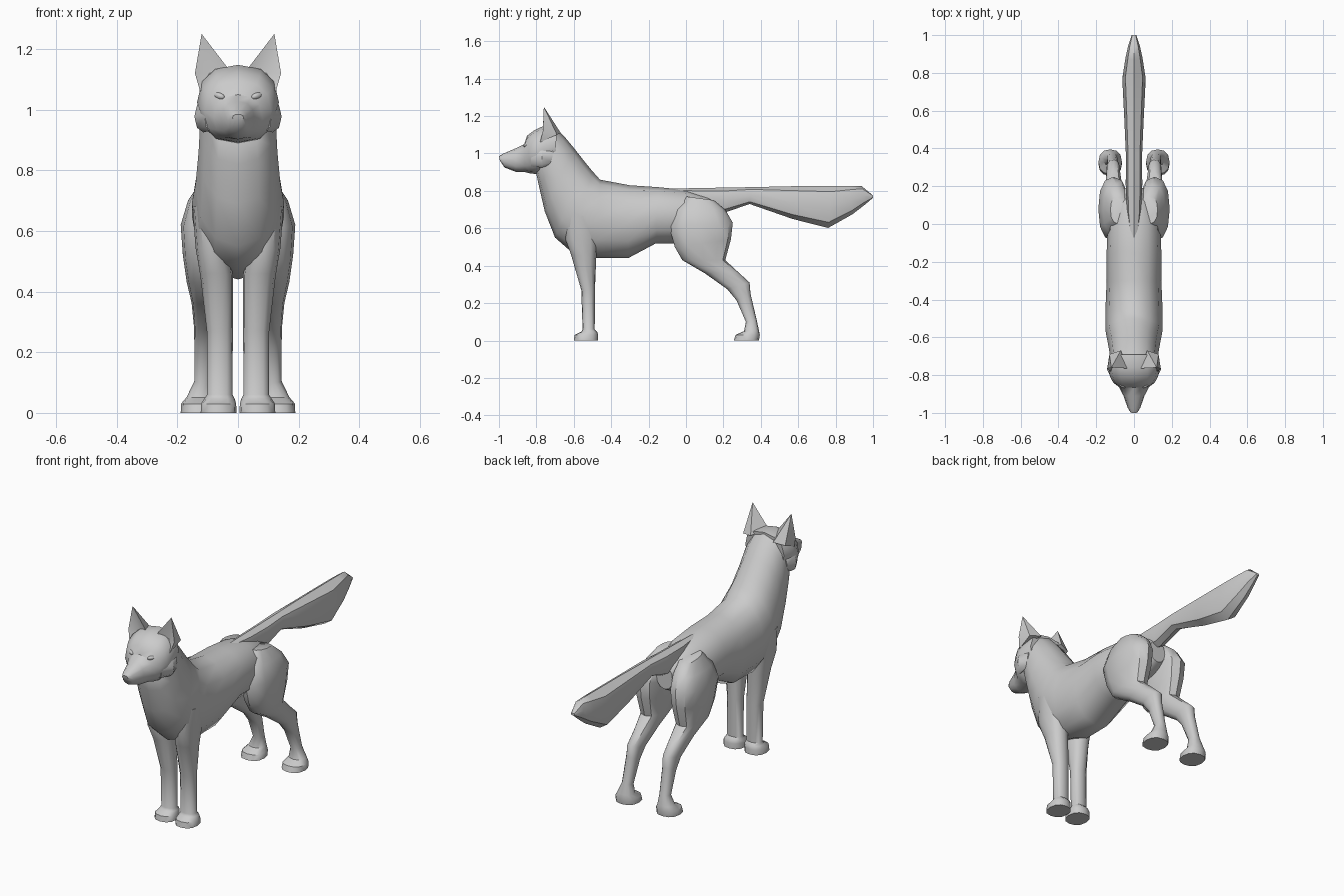
import bpy, bmesh, math
from mathutils import Vector


def finish(name, bm, mirror=False, angle=40):
    bmesh.ops.recalc_face_normals(bm, faces=bm.faces)
    me = bpy.data.meshes.new(name)
    bm.to_mesh(me)
    bm.free()
    me.shade_smooth()
    me.set_sharp_from_angle(angle=math.radians(angle))
    ob = bpy.data.objects.new(name, me)
    bpy.context.collection.objects.link(ob)
    if mirror:
        mod = ob.modifiers.new("Mirror", 'MIRROR')
        mod.use_mirror_merge = False
    return ob


def loft(name, rings, n=12, power=0.85, mirror=False, angle=40):
    """Skin rounded rings; each ring = (end A y,z, end B y,z, half width, x centre)."""
    bm = bmesh.new()
    loops = []
    soft = lambda v: math.copysign(abs(v) ** power, v) if abs(v) > 1e-6 else 0.0
    for ay, az, by, bz, w, xc in rings:
        a, b = Vector((xc, ay, az)), Vector((xc, by, bz))
        mid, half = (a + b) / 2, (a - b) / 2
        loops.append([bm.verts.new(mid + half * soft(math.cos(t)) + Vector((w * soft(math.sin(t)), 0, 0)))
                      for t in (2 * math.pi * i / n for i in range(n))])
    for p, q in zip(loops, loops[1:]):
        for i in range(n):
            j = (i + 1) % n
            bm.faces.new((p[i], p[j], q[j], q[i]))
    bm.faces.new(loops[0])
    bm.faces.new(loops[-1])
    return finish(name, bm, mirror, angle)


# Torso and neck, from rump to nape (top point, bottom point)
loft("torso", [
    (0.19, 0.73, 0.19, 0.60, 0.05, 0),
    (0.12, 0.77, 0.12, 0.56, 0.10, 0),
    (0.00, 0.805, -0.04, 0.52, 0.14, 0),
    (-0.15, 0.82, -0.16, 0.52, 0.145, 0),
    (-0.30, 0.83, -0.31, 0.44, 0.145, 0),
    (-0.46, 0.86, -0.48, 0.44, 0.152, 0),
    (-0.50, 0.905, -0.62, 0.48, 0.152, 0),
    (-0.545, 0.96, -0.70, 0.55, 0.14, 0),
    (-0.60, 1.03, -0.755, 0.69, 0.13, 0),
    (-0.65, 1.09, -0.785, 0.82, 0.125, 0),
    (-0.70, 1.14, -0.80, 0.89, 0.115, 0)], power=0.92)

# Head, from nose to back of skull
loft("head", [
    (-1.0, 0.985, -0.995, 0.962, 0.018, 0),
    (-0.975, 1.0, -0.97, 0.925, 0.034, 0),
    (-0.91, 1.028, -0.91, 0.902, 0.055, 0),
    (-0.865, 1.05, -0.86, 0.90, 0.08, 0),
    (-0.85, 1.095, -0.83, 0.893, 0.11, 0),
    (-0.81, 1.125, -0.80, 0.89, 0.128, 0),
    (-0.76, 1.148, -0.77, 0.90, 0.135, 0),
    (-0.69, 1.14, -0.70, 0.94, 0.12, 0)])

# Pointed cheek fur
loft("cheek", [
    (-0.83, 1.03, -0.83, 0.93, 0.015, 0.095),
    (-0.77, 1.03, -0.77, 0.925, 0.03, 0.114),
    (-0.71, 1.02, -0.72, 0.94, 0.015, 0.11)], n=8, power=1, mirror=True)

# Ears: outer shell with a recessed front
bm = bmesh.new()
tip, bulge, outer, inner, back, side, deep = [bm.verts.new(c) for c in (
    (0.12, -0.76, 1.25), (0.142, -0.765, 1.12), (0.125, -0.78, 1.06), (0.028, -0.765, 1.13),
    (0.07, -0.67, 1.11), (0.13, -0.69, 1.10), (0.095, -0.745, 1.12))]
for f in ((tip, bulge, deep), (bulge, outer, deep), (outer, inner, deep), (inner, tip, deep),
          (tip, inner, back), (tip, back, side), (tip, side, bulge), (bulge, side, outer),
          (outer, side, back), (outer, back, inner)):
    bm.faces.new(f)
finish("ears", bm, True)

# Eyes
bm = bmesh.new()
bmesh.ops.create_icosphere(bm, subdivisions=2, radius=1)
for v in bm.verts:
    x, y, z = v.co
    v.co = (0.062 + 0.019 * x, -0.853 + 0.014 * y + 0.008 * x, 1.045 + 0.012 * z + 0.004 * x)
finish("eyes", bm, True)

# Bushy tail
loft("tail", [
    (-0.10, 0.812, -0.05, 0.76, 0.02, 0),
    (0.06, 0.815, 0.10, 0.70, 0.04, 0),
    (0.22, 0.818, 0.21, 0.685, 0.044, 0),
    (0.35, 0.82, 0.34, 0.73, 0.042, 0),
    (0.57, 0.825, 0.57, 0.65, 0.052, 0),
    (0.78, 0.826, 0.76, 0.602, 0.062, 0),
    (0.87, 0.826, 0.89, 0.675, 0.045, 0),
    (0.94, 0.825, 0.955, 0.725, 0.03, 0),
    (1.0, 0.775, 1.0, 0.763, 0.012, 0)], n=8, power=0.9)

# Hind legs, from hip to paw (front point, back point)
loft("hind_legs", [
    (0.00, 0.77, 0.15, 0.75, 0.045, 0.08),
    (-0.06, 0.70, 0.21, 0.70, 0.07, 0.095),
    (-0.09, 0.61, 0.25, 0.63, 0.08, 0.109),
    (-0.06, 0.50, 0.24, 0.54, 0.073, 0.109),
    (-0.02, 0.43, 0.21, 0.43, 0.06, 0.109),
    (0.10, 0.36, 0.28, 0.365, 0.045, 0.108),
    (0.22, 0.275, 0.34, 0.31, 0.036, 0.11),
    (0.27, 0.215, 0.345, 0.25, 0.032, 0.112),
    (0.32, 0.10, 0.378, 0.11, 0.028, 0.116),
    (0.31, 0.05, 0.39, 0.055, 0.045, 0.124),
    (0.265, 0.03, 0.395, 0.03, 0.062, 0.126),
    (0.255, 0.0, 0.39, 0.0, 0.063, 0.126)], mirror=True)

# Front legs, from shoulder to paw
loft("front_legs", [
    (-0.64, 0.68, -0.46, 0.68, 0.05, 0.10),
    (-0.645, 0.54, -0.47, 0.55, 0.055, 0.085),
    (-0.615, 0.46, -0.48, 0.44, 0.054, 0.07),
    (-0.56, 0.27, -0.487, 0.27, 0.043, 0.06),
    (-0.553, 0.06, -0.488, 0.06, 0.042, 0.06),
    (-0.56, 0.047, -0.475, 0.047, 0.05, 0.061),
    (-0.595, 0.03, -0.47, 0.03, 0.058, 0.064),
    (-0.60, 0.0, -0.47, 0.0, 0.059, 0.064)], mirror=True)
